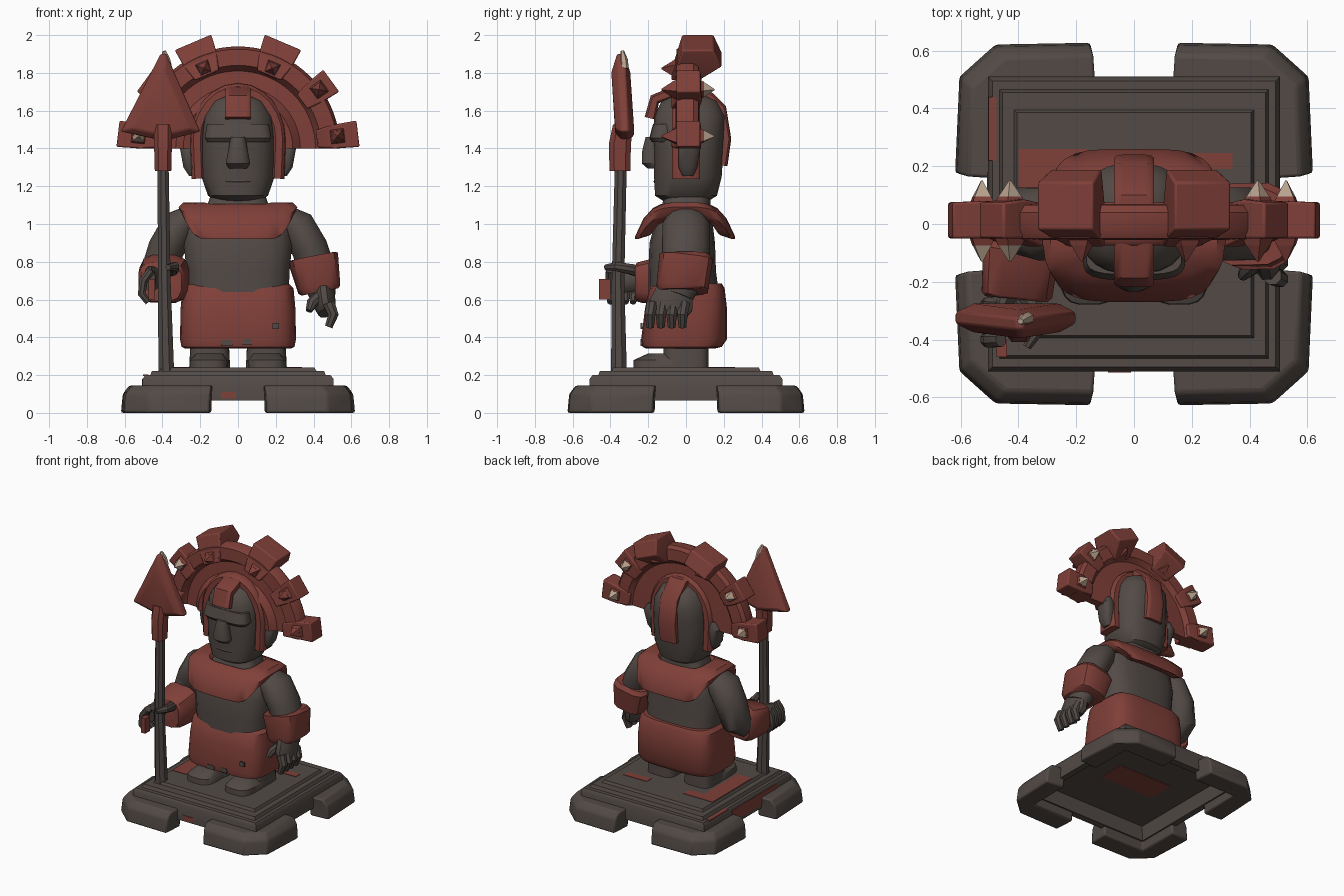
import bpy, bmesh, math
from mathutils import Vector

cube = bpy.data.objects.get("Cube")
if cube:
    bpy.data.objects.remove(cube, do_unlink=True)


def material(name, rgb):
    m = bpy.data.materials.new(name)
    m.use_nodes = True
    m.diffuse_color = (*rgb, 1)
    bsdf = next(n for n in m.node_tree.nodes if n.type == "BSDF_PRINCIPLED")
    bsdf.inputs["Base Color"].default_value = (*rgb, 1)
    bsdf.inputs["Roughness"].default_value = 0.9
    return m


STONE = material("dark stone", (0.084, 0.068, 0.06))
RED = material("clay red", (0.215, 0.05, 0.04))
TAN = material("pale tan", (0.48, 0.36, 0.27))
X, Y, Z = Vector((1, 0, 0)), Vector((0, 1, 0)), Vector((0, 0, 1))
SIDES = ((1, "left"), (-1, "right"))


def skin(name, rings, mat, loop=False, bevel=0):
    """Bridge rings of points into one mesh, capped unless looped."""
    bm = bmesh.new()
    vs = [[bm.verts.new(p) for p in r] for r in rings]
    n = len(vs[0])
    pairs = list(zip(vs, vs[1:])) + ([(vs[-1], vs[0])] if loop else [])
    for a, b in pairs:
        for i in range(n):
            j = (i + 1) % n
            bm.faces.new((a[i], a[j], b[j], b[i]))
    if not loop:
        bm.faces.new(vs[0])
        bm.faces.new(vs[-1])
    bmesh.ops.recalc_face_normals(bm, faces=bm.faces)
    me = bpy.data.meshes.new(name)
    bm.to_mesh(me)
    bm.free()
    ob = bpy.data.objects.new(name, me)
    bpy.context.collection.objects.link(ob)
    me.materials.append(mat)
    if bevel:
        mod = ob.modifiers.new("bevel", "BEVEL")
        mod.width, mod.segments, mod.limit_method = bevel, 2, "ANGLE"
    bpy.ops.object.select_all(action="DESELECT")
    ob.select_set(True)
    bpy.context.view_layer.objects.active = ob
    bpy.ops.object.shade_smooth_by_angle(angle=math.radians(38))


def ring(c, rx, ry, p=1.0, n=16, u=X, v=Y, drop=0):
    """Superellipse ring; drop lowers it towards front and back."""
    pts = []
    for i in range(n):
        a = math.tau * (i + 0.5) / n
        co, si = math.cos(a), math.sin(a)
        fx, fy = math.copysign(abs(co) ** p, co), math.copysign(abs(si) ** p, si)
        pts.append(Vector(c) + u * rx * fx + v * ry * fy - Z * drop * min(1, 1.5 * si * si))
    return pts


def loft(name, rows, mat, p=0.7, n=20):
    """Stack of level rings: (x, y, z, rx, ry)."""
    skin(name, [ring(r[:3], r[3], r[4], p, n) for r in rows], mat)


def tube(name, rows, mat, p=1.0, n=12, ref=X):
    """Rings set square to a path: (x, y, z, r along ref, r across)."""
    pts = [Vector(r[:3]) for r in rows]
    rings = []
    for i, r in enumerate(rows):
        d = (pts[min(i + 1, len(pts) - 1)] - pts[max(i - 1, 0)]).normalized()
        v = d.cross(ref).normalized()
        rings.append(ring(pts[i], r[3], r[4], p, n, v.cross(d), v))
    skin(name, rings, mat)


def rect(x, y, z):
    return [(-x, -y, z), (x, -y, z), (x, y, z), (-x, y, z)]


def plate(name, a, b, mat):
    x0, y0, z0 = a
    x1, y1, z1 = b
    skin(name, [[(x0, y0, z), (x1, y0, z), (x1, y1, z), (x0, y1, z)] for z in (z0, z1)], mat)


# Hollow stepped plinth
skin("plinth", [rect(*r) for r in (
    (.44, .44, .16), (.46, .46, .065), (.505, .51, .065), (.505, .51, .18), (.49, .495, .2),
    (.465, .465, .2), (.455, .455, .222), (.415, .395, .222), (.405, .385, .24))], STONE)

# Four angled corner feet
corner = [(.14, .475), (.15, .628), (.48, .622), (.605, .51), (.62, .175), (.475, .165)]
for sx, side in SIDES:
    for sy, end in ((1, "back"), (-1, "front")):
        foot = [[(sx * x * k, sy * y * k, z) for x, y in corner + [(.475, .475)]]
                for z, k in ((0, 1), (.1, .985), (.145, .93))]
        skin(f"{end}_{side}_plinth_foot", foot, STONE, bevel=.012)

# Worn paint on the plinth
plate("paint_back_right", (-.4, .19, .235), (-.16, .26, .243), RED)
plate("paint_back_left", (.15, .19, .235), (.34, .245, .243), RED)
plate("paint_top_right", (-.4, -.2, .235), (-.28, .19, .243), RED)
plate("paint_side", (-.509, -.34, .09), (-.501, .18, .18), RED)
plate("paint_step", (-.503, .22, .195), (-.475, .44, .203), RED)
plate("paint_front", (-.09, -.514, .075), (-.01, -.506, .11), RED)
plate("paint_underside", (-.24, -.1, .156), (.2, .1, .163), RED)

# Legs, skirt and torso
for s, side in SIDES:
    loft(f"{side}_leg", [(s * .15, 0, .22, .11, .12), (s * .15, 0, .42, .1, .12)], STONE, .5)
    loft(f"{side}_foot", [(s * .155, -.13, .23, .105, .15), (s * .155, -.13, .28, .1, .148),
                          (s * .15, -.1, .315, .07, .1)], STONE, .6)
loft("skirt", [(0, -.03, .34, .28, .18), (0, -.02, .35, .3, .21), (0, -.01, .39, .308, .228),
               (0, 0, .55, .305, .218), (0, .005, .66, .295, .2), (0, .01, .685, .27, .18)],
     RED, .5, 28)
for i, (x, z, w) in enumerate(((-.06, .37, .03), (.05, .375, .025), (.2, .46, .018))):
    plate(f"skirt_chip_{i + 1}", (x - w, -.24, z - .016), (x + w, -.231, z + .016), STONE)
loft("torso", [(0, -.01, .6, .27, .19), (0, -.02, .75, .275, .18), (0, -.02, .9, .29, .175),
               (0, -.01, 1.02, .27, .15), (0, 0, 1.08, .17, .13), (0, .01, 1.2, .13, .12)],
     STONE, .65)

# Draped collar
skin("collar", [ring((0, -.005, z), rx, ry, .5, 32, drop=d) for z, rx, ry, d in (
    (1.07, .15, .12, 0), (1.115, .18, .13, .01), (1.115, .29, .17, .03), (1.09, .315, .22, .06),
    (1.05, .295, .265, .115), (1.03, .27, .265, .11), (1.03, .25, .2, .09))], RED, loop=True)

# Left arm, hanging
tube("left_arm", [(.24, 0, 1.05, .06, .09), (.31, 0, .99, .1, .13), (.38, 0, .87, .1, .13),
                  (.42, -.01, .74, .1, .12), (.45, -.05, .62, .07, .09)], STONE)
tube("left_cuff", [(.396, 0, .83, .12, .125), (.399, 0, .815, .135, .145),
                   (.43, -.02, .66, .115, .14), (.434, -.02, .64, .1, .125)], RED, .55)
tube("left_palm", [(.45, -.06, .65, .06, .1), (.46, -.08, .57, .06, .12),
                   (.47, -.09, .53, .045, .1)], STONE)
for i in range(4):
    y = -.18 + .057 * i
    tube(f"left_finger_{i + 1}", [(.48, y, .58, .034, .032), (.505, y - .01, .52, .03, .03),
                                  (.48, y - .01, .455, .022, .022)], STONE, n=8)
tube("left_thumb", [(.44, -.12, .62, .035, .035), (.39, -.16, .58, .03, .03),
                    (.375, -.18, .54, .018, .018)], STONE, n=8)

# Right arm, reaching forward to the spear
tube("right_arm", [(-.24, 0, 1.05, .06, .09), (-.31, 0, .99, .1, .13), (-.38, .01, .87, .1, .12),
                   (-.41, .0, .76, .1, .11), (-.42, -.09, .7, .09, .1),
                   (-.44, -.25, .7, .06, .07)], STONE)
tube("right_cuff", [(-.385, -.06, .71, .12, .11), (-.39, -.08, .71, .135, .13),
                    (-.405, -.24, .69, .125, .11), (-.407, -.26, .69, .11, .1)], RED, .6)
tube("right_palm", [(-.44, -.23, .71, .05, .06), (-.465, -.29, .71, .035, .07),
                    (-.465, -.36, .7, .03, .06)], STONE)
for i in range(4):
    y = -.28 - .04 * i
    tube(f"right_finger_{i + 1}", [(-.46, y, .755, .026, .024), (-.5, y, .7, .03, .024),
                                   (-.51, y, .63, .026, .023), (-.475, y, .585, .017, .018)],
         STONE, n=8, ref=Y)
tube("right_thumb", [(-.4, -.22, .74, .035, .03), (-.34, -.29, .76, .03, .03),
                     (-.335, -.37, .775, .026, .026), (-.37, -.425, .77, .016, .016)],
     STONE, n=8, ref=Z)
plate("hand_wrap", (-.475, -.46, .6), (-.44, -.4, .71), RED)

# Spear
tube("spear_shaft", [(-.38, -.355, .22, .045, .045), (-.39, -.36, .7, .036, .036),
                     (-.397, -.345, 1.32, .032, .034)], STONE, n=8)
tube("spear_socket", [(-.397, -.35, 1.28, .046, .058), (-.397, -.35, 1.42, .05, .062),
                      (-.397, -.335, 1.52, .05, .055)], RED, .7, n=8)
blade = [(-.62, 1.49), (-.41, 1.9), (-.38, 1.9), (-.2, 1.49), (-.39, 1.44)]


def blade_ring(y, k):
    return [(-.4 + (x + .4) * k, y - .02 * (z > 1.7), 1.55 + (z - 1.55) * k) for x, z in blade]


skin("spear_blade", [blade_ring(-.375, .72), blade_ring(-.345, 1), blade_ring(-.305, 1),
                     blade_ring(-.275, .72)], RED, bevel=.008)
tube("spear_chip", [(-.365, -.325, 1.82, .02, .022), (-.378, -.33, 1.87, .022, .022),
                    (-.393, -.337, 1.915, .012, .01)], TAN, n=6)

# Head and face
loft("head", [(0, 0, 1.115, .11, .11), (0, 0, 1.15, .16, .165), (0, .01, 1.25, .195, .18),
              (0, .015, 1.4, .198, .185), (0, .015, 1.47, .195, .19), (0, .02, 1.57, .185, .19),
              (0, .02, 1.65, .14, .15), (0, .02, 1.695, .06, .07)], STONE, .75, 24)
loft("brow", [(0, -.12, 1.435, .165, .06), (0, -.12, 1.455, .178, .075),
              (0, -.115, 1.53, .165, .06)], STONE, .6)
loft("nose", [(0, -.17, 1.295, .05, .035), (0, -.18, 1.32, .066, .055),
              (0, -.18, 1.38, .055, .055), (0, -.175, 1.46, .04, .04)], STONE, .8, 12)
loft("lips", [(0, -.145, 1.2, .06, .015), (0, -.15, 1.225, .08, .022),
              (0, -.145, 1.25, .06, .015)], STONE, .8, 12)
for s, side in SIDES:
    loft(f"{side}_ear", [(s * .235, .01, 1.255, .025, .03), (s * .25, .01, 1.3, .04, .05),
                         (s * .265, .02, 1.41, .045, .06), (s * .255, .02, 1.46, .025, .04)],
         STONE, n=12)

# Headdress straps
tube("crown_strap", [(0, y, z, .07, .03) for y, z in (
    (-.19, 1.56), (-.165, 1.66), (-.05, 1.705), (.09, 1.705), (.185, 1.61), (.21, 1.45),
    (.19, 1.31))], RED, .4, 12)
arch = [(-.21, 1.24)] + [(-.218 * math.cos(a), 1.45 + .26 * math.sin(a))
                         for a in (math.pi * i / 12 for i in range(13))] + [(.21, 1.24)]
tube("face_arch", [(x, .0, z, .075, .036) for x, z in arch], RED, .5, 12, ref=Y)

# Ridged fan
HUB = Vector((0, .01, 1.4))


def polar(r, a, y=0):
    return HUB + Vector((r * math.cos(a), y, r * math.sin(a)))


ridges = [(.2, -.04), (.29, -.065), (.33, -.025), (.41, -.02), (.44, -.065), (.525, -.06),
          (.54, -.03), (.54, .03), (.52, .055), (.44, .06), (.41, .03), (.2, .04)]
skin("fan", [[polar(r, math.pi * i / 36, y) for r, y in ridges] for i in range(37)], RED)

# Flared blocks round the fan with pointed studs front and back
for s, side in SIDES:
    for i, (deg, w, r1, y0, y1, back) in enumerate(
            ((67, .105, .61, -.03, .135, .18), (36, .072, .61, -.06, .065, .075),
             (7, .07, .64, -.06, .065, .07))):
        a = math.radians(deg if s > 0 else 180 - deg)
        tang = Vector((-math.sin(a), 0, math.cos(a)))
        rows = []
        for r, k, lo, hi in ((.42, .65, -.09, .06), (.51, .9, -.06, back), (r1, 1, y0, y1)):
            c = polar(r, a)
            rows.append([c + tang * w * k * t + Y * y
                         for t, y in ((-1, lo), (1, lo), (1, hi), (-1, hi))])
        skin(f"{side}_fan_block_{i + 1}", rows, RED, bevel=.008)
        out = Vector((math.cos(a), 0, math.sin(a)))
        for d, end in ((-1, "front"), (1, "back")):
            tip = TAN if i and (d > 0 or s < 0) else RED
            hub = polar(.53 if i else .46, a)
            for part, mat, steps in (("stud", RED, ((.03, .066), (.085, .042))),
                                     ("stud_tip", tip, ((.084, .041), (.14, .004)))):
                skin(f"{side}_{end}_{part}_{i + 1}",
                     [ring(hub + Y * d * y, r, r, 1, 4, tang, out) for y, r in steps], mat)
